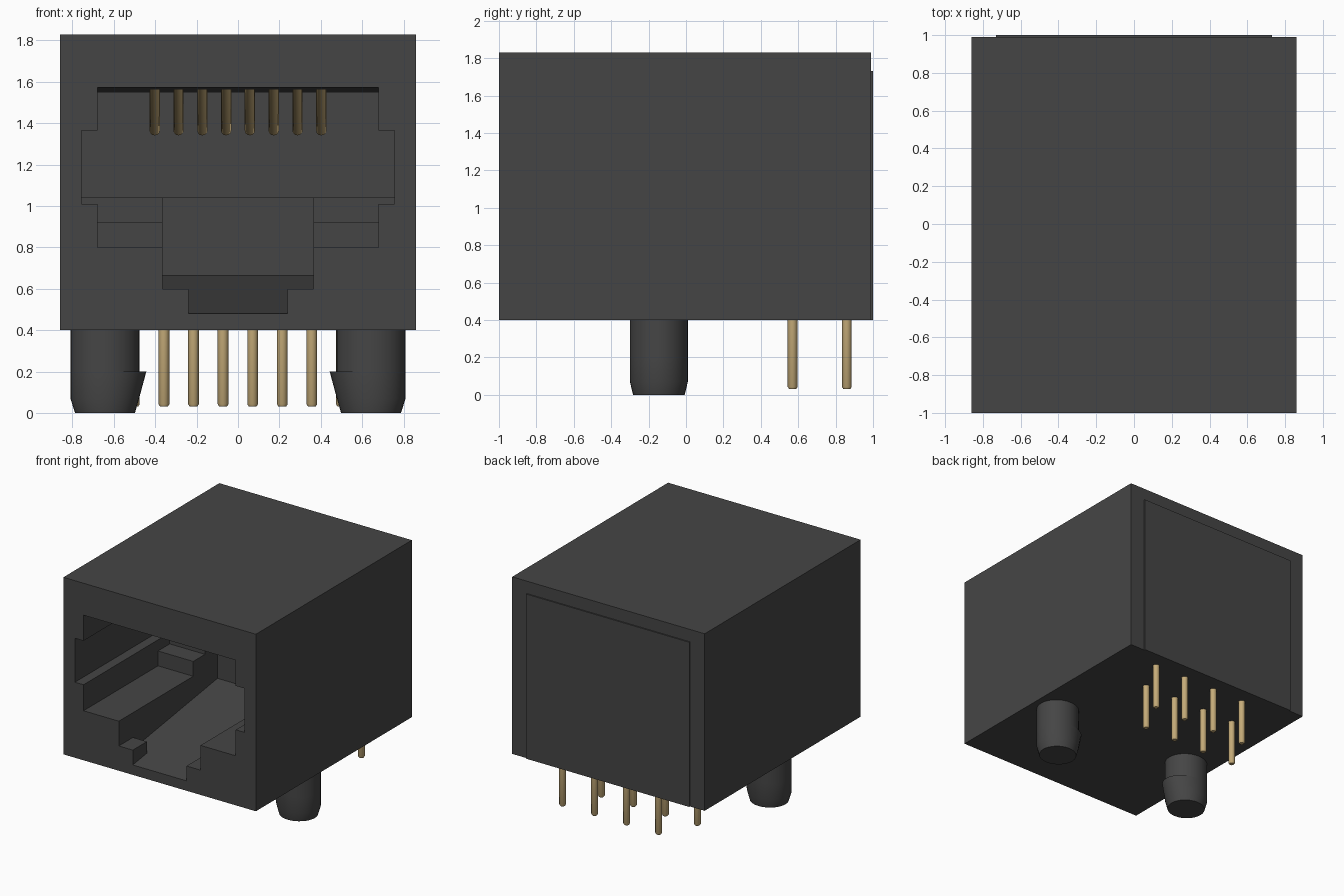
import bpy, bmesh, math
from mathutils import Vector

cube = bpy.data.objects.get("Cube")
if cube:
    bpy.data.objects.remove(cube, do_unlink=True)


def make_material(name, rgb):
    m = bpy.data.materials.new(name)
    m.use_nodes = True
    m.diffuse_color = (*rgb, 1)
    m.node_tree.nodes["Principled BSDF"].inputs["Base Color"].default_value = (*rgb, 1)
    return m


PLASTIC = make_material("dark grey plastic", (0.06, 0.06, 0.06))
BRASS = make_material("brass", (0.56, 0.41, 0.19))


def finish(bm, name, mat, smooth=False):
    bmesh.ops.recalc_face_normals(bm, faces=bm.faces)
    me = bpy.data.meshes.new(name)
    bm.to_mesh(me)
    bm.free()
    me.materials.append(mat)
    ob = bpy.data.objects.new(name, me)
    bpy.context.collection.objects.link(ob)
    if smooth:
        bpy.ops.object.select_all(action="DESELECT")
        ob.select_set(True)
        bpy.context.view_layer.objects.active = ob
        bpy.ops.object.shade_smooth_by_angle(angle=math.radians(35))
    return ob


def prism(name, half_width, profile, mat=PLASTIC):
    """Side profile of (y, z) points, extruded across x."""
    bm = bmesh.new()
    face = bm.faces.new([bm.verts.new((-half_width, y, z)) for y, z in profile])
    ext = bmesh.ops.extrude_face_region(bm, geom=[face])
    verts = [v for v in ext["geom"] if isinstance(v, bmesh.types.BMVert)]
    bmesh.ops.translate(bm, vec=(2 * half_width, 0, 0), verts=verts)
    return finish(bm, name, mat)


def block(name, half_width, y0, y1, z0, z1):
    return prism(name, half_width, [(y0, z0), (y1, z0), (y1, z1), (y0, z1)])


def rod(name, a, b, radius, mat):
    """Round rod from a to b with a small chamfer at the b end."""
    a, b = Vector(a), Vector(b)
    axis = (b - a).normalized()
    rot = axis.to_track_quat("Z", "Y")
    bm = bmesh.new()
    rings = []
    for centre, r in ((a, radius), (b - axis * 0.012, radius), (b, radius * 0.7)):
        rings.append([bm.verts.new(centre + rot @ Vector((r * math.cos(t), r * math.sin(t), 0)))
                      for t in (math.tau * i / 12 for i in range(12))])
    loft(bm, rings)
    return finish(bm, name, mat, True)


def loft(bm, rings):
    n = len(rings[0])
    for low, high in zip(rings, rings[1:]):
        for i in range(n):
            j = (i + 1) % n
            bm.faces.new((low[i], low[j], high[j], high[i]))
    bm.faces.new(rings[0])
    bm.faces.new(rings[-1])


# Housing with the stepped plug opening cut into its front
housing = block("housing", 0.86, -1, 0.99, 0.4, 1.83)
cutters = [
    # upper chamber with a slightly falling ceiling
    prism("cut_upper", 0.68, [(-1.1, 1.03), (0.1, 1.03), (0.1, 1.04), (0.5, 1.04),
                              (0.5, 1.548), (-1.0, 1.572), (-1.1, 1.572)]),
    # wide side grooves
    prism("cut_grooves", 0.757, [(-1.1, 1.01), (0.1, 1.01), (0.1, 1.04), (0.5, 1.04),
                                 (0.5, 1.365), (-1.1, 1.365)]),
    # shoulders with one step near the back
    prism("cut_shoulders", 0.68, [(-1.1, 0.8), (-0.05, 0.8), (-0.05, 0.92), (0.1, 0.92),
                                  (0.1, 1.2), (-1.1, 1.2)]),
    # latch channel with a rising floor behind the front lip
    prism("cut_channel", 0.365, [(-1.1, 0.6), (-0.82, 0.6), (-0.82, 0.506), (0.26, 0.665),
                                 (0.26, 1.04), (0.2, 1.2), (-1.1, 1.2)]),
    # notch through the lip
    prism("cut_notch", 0.24, [(-1.1, 0.48), (-1.0, 0.48), (-0.7, 0.524), (-0.7, 0.9), (-1.1, 0.9)]),
]
bpy.context.view_layer.objects.active = housing
for c in cutters:
    c.hide_render = True
    mod = housing.modifiers.new(c.name, "BOOLEAN")
    mod.operation = "DIFFERENCE"
    mod.solver = "EXACT"
    mod.object = c
    bpy.ops.object.modifier_apply(modifier=mod.name)
for c in cutters:
    bpy.data.objects.remove(c, do_unlink=True)

# Thin cover on the back
block("back_cover", 0.73, 0.97, 1.0, 0.4, 1.73)

# Eight sprung contacts sloping down from the ceiling
for i in range(8):
    x = -0.4025 + 0.115 * i
    rod(f"contact_{i + 1}", (x, -0.55, 1.62), (x, 0.1, 1.36), 0.025, BRASS)

# Eight solder pins in two staggered rows
for i in range(8):
    x = 0.5 - 0.143 * i
    y = 0.86 if i % 2 == 0 else 0.57
    rod(f"solder_pin_{i + 1}", (x, y, 0.45), (x, y, 0.03), 0.026, BRASS)


# Mounting posts: oval studs with a snap barb on the inner side
def mounting_post(name, side):
    bm = bmesh.new()
    rings = []
    # height, outer x radius, inner x radius, y radius
    for z, outer, inner, ry in ((0.42, 0.167, 0.167, 0.155), (0.2, 0.167, 0.167, 0.155),
                                (0.2, 0.167, 0.2, 0.155), (0.07, 0.167, 0.165, 0.155),
                                (0.0, 0.145, 0.145, 0.138)):
        ring = []
        for k in range(32):
            t = math.tau * k / 32
            rx = outer if math.cos(t) > 0 else inner
            ring.append(bm.verts.new((side * (0.643 + rx * math.cos(t)), -0.145 + ry * math.sin(t), z)))
        rings.append(ring)
    loft(bm, rings)
    bmesh.ops.remove_doubles(bm, verts=bm.verts, dist=0.0005)
    return finish(bm, name, PLASTIC, True)


mounting_post("left_mounting_post", 1)
mounting_post("right_mounting_post", -1)
